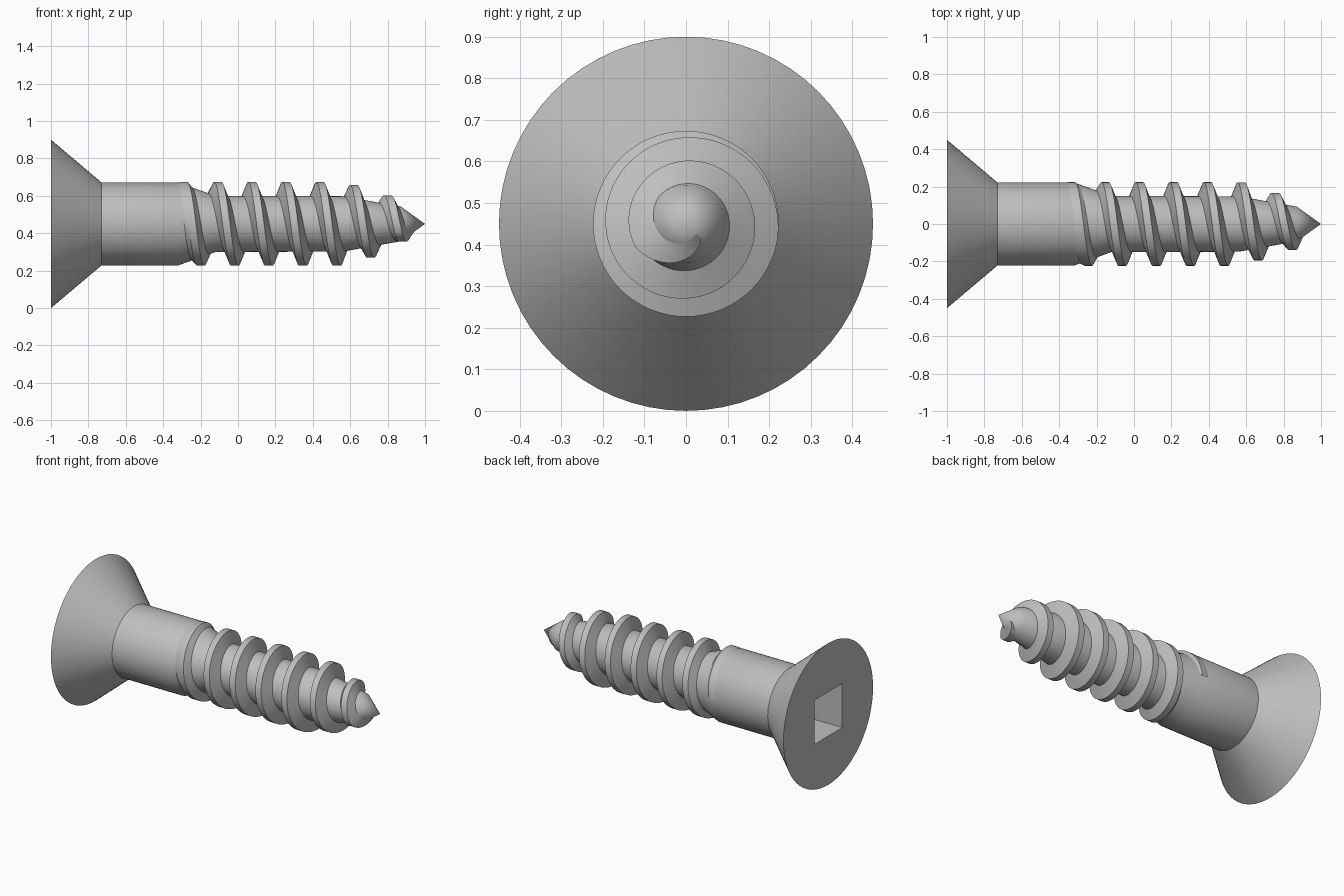
import bpy, bmesh, math

if "Cube" in bpy.data.objects:
    bpy.data.objects.remove(bpy.data.objects["Cube"])

SEG = 64
AXIS_Z = 0.45
PITCH = 0.182

# (x, radius) outline from head rim to just before the point
PROFILE = [(-1, 0.45), (-0.73, 0.222), (-0.32, 0.222), (-0.12, 0.15),
           (0.56, 0.148), (0.87, 0.093)]
TIP_X = 1.0

steel = bpy.data.materials.new("steel_grey")
steel.use_nodes = True
COLOR = (0.52, 0.52, 0.52, 1)
steel.diffuse_color = COLOR
steel.node_tree.nodes["Principled BSDF"].inputs["Base Color"].default_value = COLOR


def around(x, r, angle):
    """Point at a given angle around the screw axis, starting at the top."""
    return (x, -r * math.sin(angle), AXIS_Z + r * math.cos(angle))


def interpolate(points, x):
    for (x0, r0), (x1, r1) in zip(points, points[1:]):
        if x <= x1:
            return r0 + (r1 - r0) * (x - x0) / (x1 - x0)
    return points[-1][1]


def bridge(bm, a, b, closed=True):
    n = len(a)
    for i in range(n if closed else n - 1):
        j = (i + 1) % n
        bm.faces.new((a[i], a[j], b[j], b[i]))


def finish(bm, name):
    bmesh.ops.recalc_face_normals(bm, faces=bm.faces)
    mesh = bpy.data.meshes.new(name)
    bm.to_mesh(mesh)
    bm.free()
    mesh.materials.append(steel)
    obj = bpy.data.objects.new(name, mesh)
    bpy.context.collection.objects.link(obj)
    bpy.ops.object.select_all(action="DESELECT")
    obj.select_set(True)
    bpy.context.view_layer.objects.active = obj
    bpy.ops.object.shade_smooth_by_angle(angle=math.radians(30))
    return obj


# Head, shank, core and point as one turned body
bm = bmesh.new()
rings = [[bm.verts.new(around(x, r, math.tau * i / SEG)) for i in range(SEG)]
         for x, r in PROFILE]
for a, b in zip(rings, rings[1:]):
    bridge(bm, a, b)
tip = bm.verts.new((TIP_X, 0, AXIS_Z))
for i in range(SEG):
    bm.faces.new((rings[-1][i], rings[-1][(i + 1) % SEG], tip))

# Square drive recess in the head face
HALF, DEPTH = 0.14, 0.25
corners = [(-1, -1), (1, -1), (1, 1), (-1, 1)]
mouth, floor = [[bm.verts.new((x, y * HALF, AXIS_Z + z * HALF)) for y, z in corners]
                for x in (-1, -1 + DEPTH)]
bridge(bm, mouth, floor)
bm.faces.new(floor)
rim_edges = [bm.edges.get((loop[i], loop[(i + 1) % len(loop)]))
             for loop in (rings[0], mouth) for i in range(len(loop))]
bmesh.ops.triangle_fill(bm, use_beauty=True, edges=rim_edges, normal=(-1, 0, 0))
finish(bm, "screw_body")

# Helical thread: constant height, then tapering and running out at the point
CORE = PROFILE[1:] + [(TIP_X, 0)]
CREST = [(-0.4, 0.2235), (0.57, 0.2235), (0.86, 0.134), (0.92, 0.045)]
START_X = -0.29
bm = bmesh.new()
sections = []
for k in range(-SEG // 4, int(SEG * 6.65)):
    angle = math.tau * k / SEG
    x = START_X + PITCH * k / SEG
    crest = interpolate(CREST, x)
    outline = [(x + s * 0.05, interpolate(CORE, x + s * 0.05) - 0.006) for s in (-1, 1)]
    outline[1:1] = [(x - 0.02, crest), (x + 0.02, crest)]
    sections.append([bm.verts.new(around(px, r, angle)) for px, r in outline])
for a, b in zip(sections, sections[1:]):
    bridge(bm, a, b)
bm.faces.new(sections[0])
bm.faces.new(sections[-1])
finish(bm, "thread")
